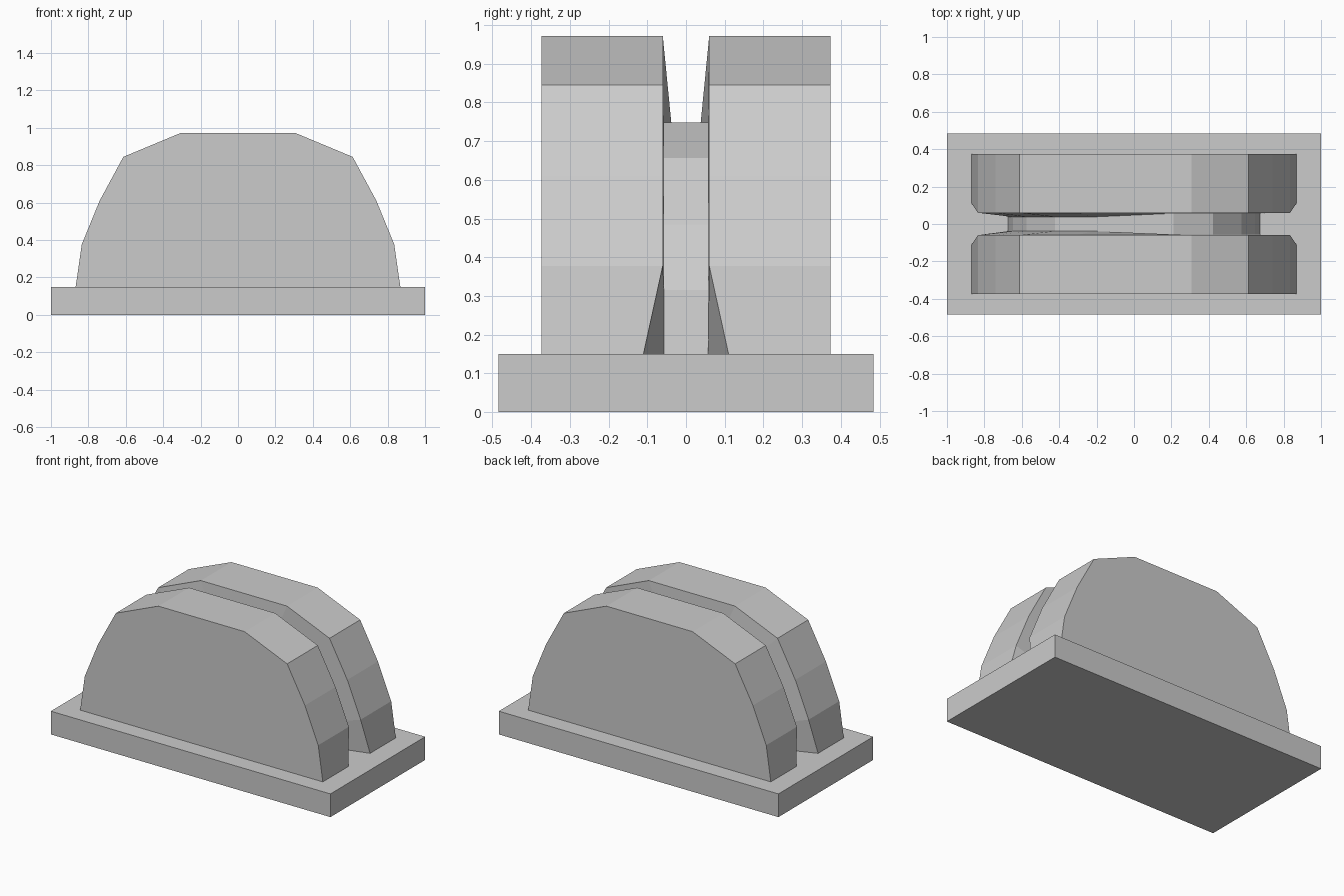
import bpy, bmesh

if "Cube" in bpy.data.objects:
    bpy.data.objects.remove(bpy.data.objects["Cube"])

BASE_Z = 0.15

# Base plate
bpy.ops.mesh.primitive_cube_add(size=1, location=(0, 0, BASE_Z / 2))
base = bpy.context.object
base.name = "base_plate"
base.scale = (2, 0.968, BASE_Z)

# Half of the faceted dome outline, bottom to top, mirrored to a full arch
half = [(0.868, BASE_Z), (0.835, 0.378), (0.74, 0.61), (0.613, 0.845), (0.308, 0.972)]
outline = half + [(-x, z) for x, z in reversed(half)]


def rim_y(x, z):
    # Inner rim of each slab flares outward at its feet
    return 0.11 if z == BASE_Z else 0.06


def core_y(x, z):
    # Groove floor is pinched on the left side
    return 0.038 if x < -0.3 else 0.042 if x < 0 else 0.057


def core_point(x, z):
    return x * (0.69 if z > 0.8 else 0.775), BASE_Z + (z - BASE_Z) * 0.728


def section(side, depth, core=False):
    points = []
    for x, z in outline:
        px, pz = core_point(x, z) if core else (x, z)
        points.append((px, side * depth(x, z), pz))
    return points


def outer_y(x, z):
    return 0.373


# Two slabs joined by a smaller core, lofted front to back
sections = [section(-1, outer_y), section(-1, rim_y), section(-1, core_y, True),
            section(1, core_y, True), section(1, rim_y), section(1, outer_y)]
bm = bmesh.new()
loops = [[bm.verts.new(p) for p in s] for s in sections]
n = len(outline)
for a, b in zip(loops, loops[1:]):
    for i in range(n):
        j = (i + 1) % n
        bm.faces.new((a[i], a[j], b[j], b[i]))
bm.faces.new(loops[0])
bm.faces.new(loops[-1][::-1])
bmesh.ops.recalc_face_normals(bm, faces=bm.faces[:])
mesh = bpy.data.meshes.new("grooved_dome")
bm.to_mesh(mesh)
bm.free()
dome = bpy.data.objects.new("grooved_dome", mesh)
bpy.context.collection.objects.link(dome)
